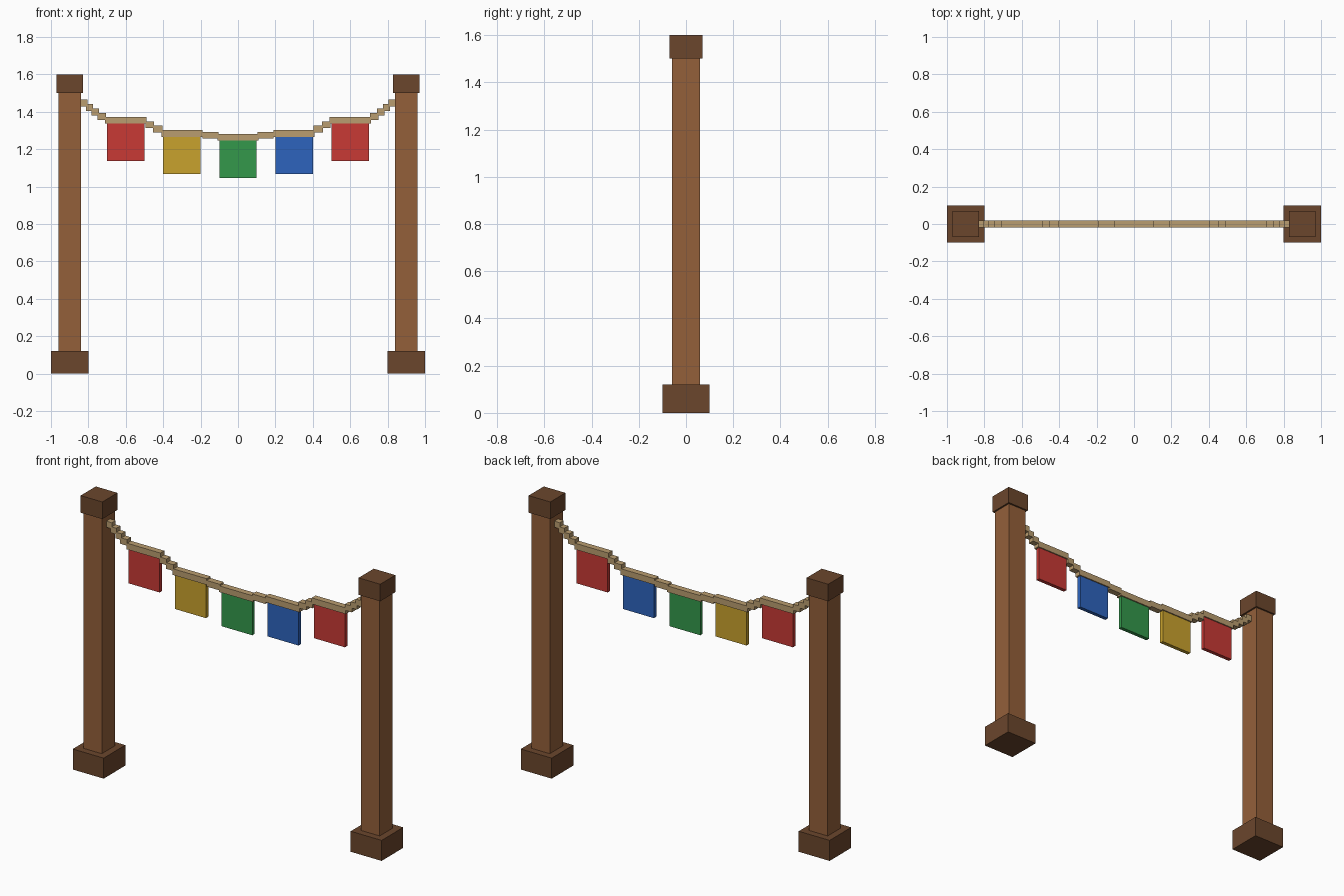
import bpy

cube = bpy.data.objects.get("Cube")
if cube:
    bpy.data.objects.remove(cube, do_unlink=True)


def material(name, rgb):
    """Flat material from an 8-bit display colour, stored as linear values."""
    linear = [((c / 255 + 0.055) / 1.055) ** 2.4 for c in rgb]
    mat = bpy.data.materials.new(name)
    mat.use_nodes = True
    mat.diffuse_color = (*linear, 1)
    mat.node_tree.nodes["Principled BSDF"].inputs["Base Color"].default_value = (*linear, 1)
    return mat


wood = material("wood", (148, 96, 58))
dark_wood = material("dark wood", (107, 70, 44))
rope = material("rope", (186, 157, 112))
red = material("red cloth", (200, 58, 53))
gold = material("gold cloth", (201, 162, 45))
green = material("green cloth", (52, 152, 75))
blue = material("blue cloth", (45, 100, 190))


def box(name, x0, x1, depth, z0, z1, mat):
    """Box between x0..x1 and z0..z1, centred on y = 0."""
    bpy.ops.mesh.primitive_cube_add(size=1, location=((x0 + x1) / 2, 0, (z0 + z1) / 2))
    obj = bpy.context.object
    obj.name = name
    obj.scale = (x1 - x0, depth, z1 - z0)
    bpy.ops.object.transform_apply(location=False, rotation=False, scale=True)
    obj.data.materials.append(mat)


# Posts with plinths and caps
for side, x in (("left", 0.9), ("right", -0.9)):
    box(side + "_base", x - 0.1, x + 0.1, 0.2, 0, 0.12, dark_wood)
    box(side + "_post", x - 0.06, x + 0.06, 0.12, 0.12, 1.5, wood)
    box(side + "_cap", x - 0.07, x + 0.07, 0.14, 1.5, 1.6, dark_wood)

# Sagging rope made of stepped blocks: inner x, outer x, top z
ROPE = 0.036
steps = [(0.105, 0.19, 1.292), (0.19, 0.41, 1.302), (0.405, 0.455, 1.326),
         (0.45, 0.495, 1.348), (0.49, 0.71, 1.372), (0.705, 0.75, 1.393),
         (0.742, 0.782, 1.417), (0.775, 0.813, 1.441), (0.805, 0.845, 1.465)]
box("rope_middle", -0.11, 0.11, ROPE, 1.282 - ROPE, 1.282, rope)
for i, (inner, outer, top) in enumerate(steps, 1):
    box(f"rope_left_{i}", inner, outer, ROPE, top - ROPE, top, rope)
    box(f"rope_right_{i}", -outer, -inner, ROPE, top - ROPE, top, rope)

# Square flags hanging under the long rope blocks
flags = [("outer_right", -0.6, 1.336, red), ("inner_right", -0.3, 1.266, gold),
         ("middle", 0, 1.246, green), ("inner_left", 0.3, 1.266, blue),
         ("outer_left", 0.6, 1.336, red)]
for name, x, top, mat in flags:
    box(name + "_flag", x - 0.1, x + 0.1, 0.022, top - 0.2, top, mat)
